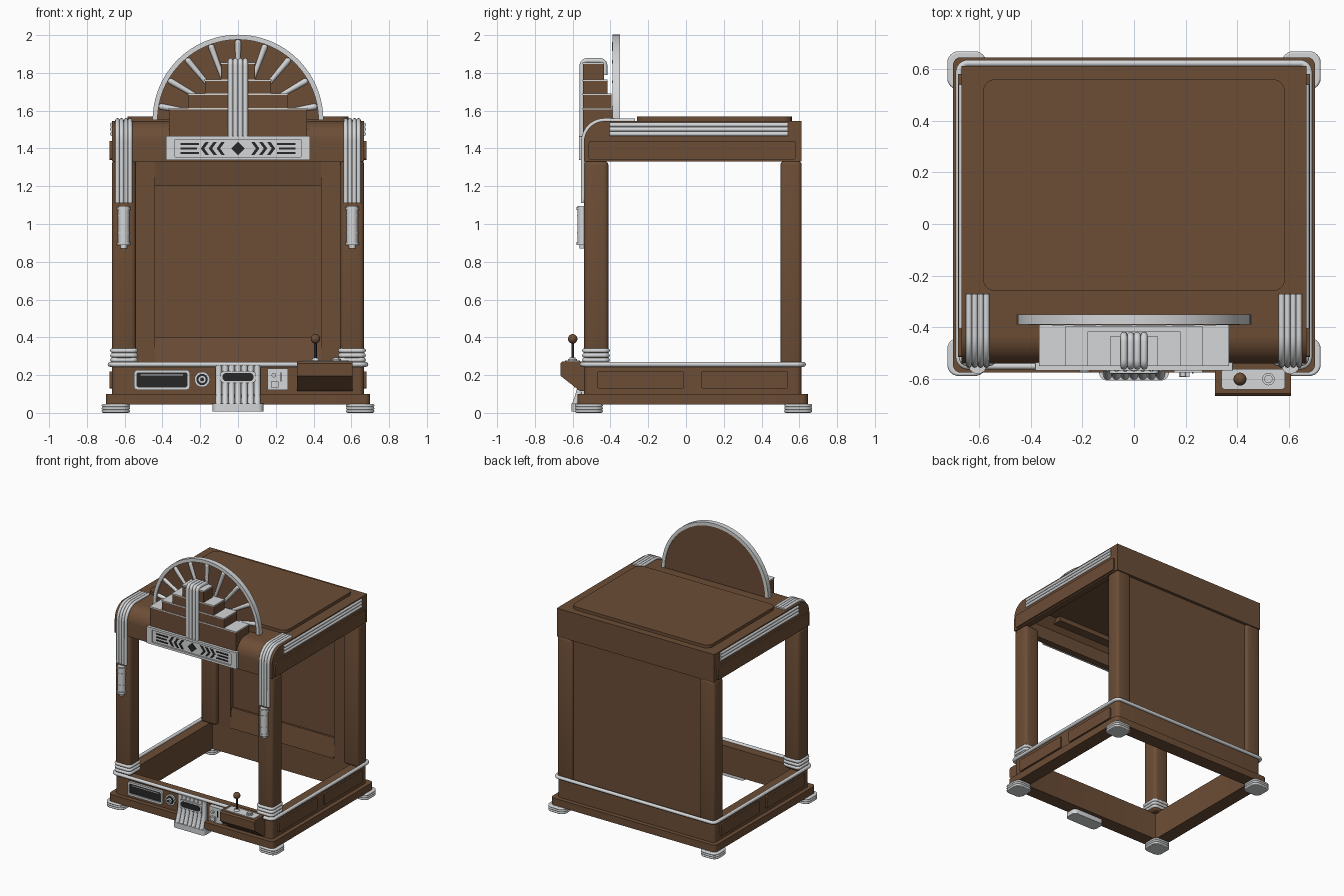
import bpy, bmesh
from math import sin, cos, pi, radians
from mathutils import Vector, Matrix

cube = bpy.data.objects.get("Cube")
if cube:
    bpy.data.objects.remove(cube, do_unlink=True)


def material(name, rgb):
    m = bpy.data.materials.new(name)
    m.use_nodes = True
    m.diffuse_color = (*rgb, 1)
    m.node_tree.nodes["Principled BSDF"].inputs["Base Color"].default_value = (*rgb, 1)
    return m


WOOD = material("walnut brown", (0.15, 0.075, 0.037))
SILVER = material("silver", (0.66, 0.67, 0.68))
DARK = material("near black", (0.02, 0.02, 0.022))
parts = []


def finish(name, bm, mat, bevel=0):
    if bevel:
        edges = [e for e in bm.edges if len(e.link_faces) == 2 and e.calc_face_angle() > 0.6]
        bmesh.ops.bevel(bm, geom=edges, offset=bevel, segments=3, profile=0.5, affect="EDGES")
    bmesh.ops.recalc_face_normals(bm, faces=bm.faces)
    me = bpy.data.meshes.new(name)
    bm.to_mesh(me)
    bm.free()
    me.materials.append(mat)
    ob = bpy.data.objects.new(name, me)
    bpy.context.collection.objects.link(ob)
    parts.append(ob)


def box(name, x, y, z, mat=WOOD, bevel=0):
    bm = bmesh.new()
    size = [b - a for a, b in (x, y, z)]
    mid = [(a + b) / 2 for a, b in (x, y, z)]
    bmesh.ops.create_cube(bm, size=1, matrix=Matrix.Translation(mid) @ Matrix.Diagonal((*size, 1)))
    finish(name, bm, mat, bevel)


def place(axis, u, v, w):
    return {"x": (w, u, v), "y": (u, w, v), "z": (u, v, w)}[axis]


def prism(name, outline, lo, hi, axis="z", mat=WOOD, hole=None, bevel=0):
    """Extrude a 2D outline along an axis, optionally with a hole of equal point count."""
    bm = bmesh.new()

    def loop(pts, w):
        return [bm.verts.new(place(axis, u, v, w)) for u, v in pts]

    a, b = loop(outline, lo), loop(outline, hi)
    n = len(a)

    def bridge(p, q):
        for i in range(n):
            bm.faces.new((p[i], p[(i + 1) % n], q[(i + 1) % n], q[i]))
    bridge(a, b)
    if hole:
        c, d = loop(hole, lo), loop(hole, hi)
        bridge(c, d)
        bridge(a, c)
        bridge(b, d)
    else:
        bm.faces.new(a)
        bm.faces.new(b)
    finish(name, bm, mat, bevel)


def rounded(x0, x1, y0, y1, r, seg=6):
    corners = [(x1 - r, y1 - r), (x0 + r, y1 - r), (x0 + r, y0 + r), (x1 - r, y0 + r)]
    return [(cx + r * cos(a), cy + r * sin(a)) for k, (cx, cy) in enumerate(corners)
            for a in [(k + i / seg) * pi / 2 for i in range(seg + 1)]]


def arc(cx, cy, r, a0, a1, n):
    return [(cx + r * cos(radians(a0 + (a1 - a0) * i / n)),
             cy + r * sin(radians(a0 + (a1 - a0) * i / n))) for i in range(n + 1)]


def tube(name, pts, r, mat=SILVER, closed=False):
    cu = bpy.data.curves.new(name + " path", "CURVE")
    cu.dimensions = "3D"
    cu.bevel_depth, cu.bevel_resolution, cu.use_fill_caps = r, 4, True
    sp = cu.splines.new("POLY")
    sp.points.add(len(pts) - 1)
    for p, co in zip(sp.points, pts):
        p.co = (*co, 1)
    sp.use_cyclic_u = closed
    tmp = bpy.data.objects.new(name + " path", cu)
    bm = bmesh.new()
    me = bpy.data.meshes.new_from_object(tmp)
    bm.from_mesh(me)
    bpy.data.objects.remove(tmp)
    bpy.data.meshes.remove(me)
    finish(name, bm, mat)


def band(name, x, y, z, r, corner):
    """Silver bead running round a rounded rectangle; x and y are its outer limits."""
    loop = rounded(x[0] + r, x[1] - r, y[0] + r, y[1] - r, corner)
    tube(name, [(u, v, z) for u, v in loop], r, closed=True)


def rod(name, start, end, r1, r2=None, mat=SILVER, sides=24):
    a, b = Vector(start), Vector(end)
    bm = bmesh.new()
    turn = (b - a).to_track_quat("Z", "Y").to_matrix().to_4x4()
    bmesh.ops.create_cone(bm, cap_ends=True, segments=sides, radius1=r1, radius2=r2 or r1,
                          depth=(b - a).length, matrix=Matrix.Translation((a + b) / 2) @ turn)
    finish(name, bm, mat)


def ball(name, at, r, mat):
    bm = bmesh.new()
    bmesh.ops.create_uvsphere(bm, u_segments=24, v_segments=12, radius=r,
                              matrix=Matrix.Translation(at))
    finish(name, bm, mat)


# Base: thin-walled open frame with skirt and silver trim
inner = rounded(-0.595, 0.595, -0.47, 0.54, 0.005)
prism("base_skirt", rounded(-0.7, 0.7, -0.575, 0.645, 0.03), 0.045, 0.1, hole=inner)
prism("base_frame", rounded(-0.668, 0.668, -0.54, 0.612, 0.03), 0.1, 0.255, hole=inner)
band("base_trim", (-0.69, 0.69), (-0.563, 0.635), 0.257, 0.013, 0.035)

# Header: curved front edge, thin walls, hollow underneath
curve = [(-0.54, 1.33), *arc(-0.43, 1.435, 0.11, 180, 90, 10), (0.612, 1.545), (0.612, 1.33)]
hollow = [(0.56, 1.33), (0.56, 1.5), (-0.43, 1.5), (-0.49, 1.43), (-0.49, 1.33)]
prism("header_middle", curve + hollow, -0.62, 0.62, "x")
prism("top_panel", rounded(-0.585, 0.585, -0.26, 0.56, 0.05), 1.54, 1.568)

# Parts mirrored on both sides
for side, s in (("left", 1), ("right", -1)):
    def sx(a, b):
        return tuple(sorted((s * a, s * b)))

    prism(side + "_header_side", curve, *sx(0.62, 0.668), "x")
    prism(side + "_header_panel", rounded(-0.515, 0.58, 1.34, 1.44, 0.012),
          *sx(0.66, 0.68), "x")
    for i in range(3):
        z = 1.477 + 0.024 * i
        tube(f"{side}_header_rod_{i}", [(s * 0.666, -0.405, z), (s * 0.666, 0.54, z)], 0.012)
    for k, y in enumerate(((-0.47, -0.01), (0.08, 0.54))):
        prism(f"{side}_base_panel_{k}", rounded(*y, 0.13, 0.22, 0.008), *sx(0.66, 0.68), "x")
    box(side + "_front_post", sx(0.54, 0.668), (-0.54, -0.41), (0.25, 1.335), bevel=0.025)
    box(side + "_back_post", sx(0.54, 0.668), (0.5, 0.612), (0.25, 1.335), bevel=0.02)
    for i in range(3):
        band(f"{side}_post_ring_{i}", sx(0.53, 0.677), (-0.55, -0.403), 0.28 + 0.025 * i,
             0.0125, 0.02)
    for end, y0, y1 in (("front", -0.588, -0.44), ("back", 0.52, 0.668)):
        prism(f"{side}_{end}_foot", rounded(*sx(0.58, 0.714), y0 + 0.008, y1 - 0.008, 0.035),
              0, 0.047, mat=SILVER)
        for i in range(3):
            band(f"{side}_{end}_foot_ring_{i}", sx(0.572, 0.722), (y0, y1),
                 0.009 + 0.015 * i, 0.0085, 0.035)
    # Fluted strips rolling over the front edge, ending in a lamp
    for i in range(4):
        x = s * (0.571 + 0.0225 * i)
        path = [(-0.27, 1.547), *arc(-0.43, 1.435, 0.114, 90, 180, 10), (-0.545, 1.11)]
        tube(f"{side}_strip_{i}", [(x, y, z) for y, z in path], 0.0115)
    x = s * 0.605
    for k, (z0, z1, r) in enumerate(((0.9, 1.095, 0.03), (0.89, 0.905, 0.035), (0.95, 0.958, 0.033),
                                     (1.04, 1.048, 0.033), (1.075, 1.09, 0.035), (0.87, 0.895, 0.018))):
        rod(f"{side}_lamp_{k}", (x, -0.545, z0), (x, -0.545, z1), r)
    box(side + "_back_stile", sx(0.44, 0.545), (0.535, 0.575), (0.25, 1.335))

# Back wall with sloping rails
box("back_panel", (-0.545, 0.545), (0.565, 0.59), (0.25, 1.335))
for name, far, near in (("upper", 1.2, 1.335), ("lower", 0.4, 0.25)):
    prism(name + "_back_rail", [(0.575, far), (0.55, far), (0.53, near), (0.575, near)],
          -0.44, 0.44, "x")

# Sunburst crest
prism("crest_disc", arc(0, 1.55, 0.435, 0, 180, 48), -0.375, -0.357, "y")
prism("crest_rim", arc(0, 1.55, 0.452, 0, 180, 48) + arc(0, 1.55, 0.426, 180, 0, 48),
      -0.388, -0.35, "y", SILVER)
for i in range(9):
    a = radians(10 + 20 * i)
    tip = (0.41 * cos(a), -0.375, 1.55 + 0.41 * sin(a))
    rod(f"crest_ray_{i}", (0.2 * cos(a), -0.375, 1.55 + 0.2 * sin(a)), tip, 0.01, 0.016)
    ball(f"crest_ray_tip_{i}", tip, 0.016, SILVER)

# Stepped tower with silver caps and fluted centre
for i, (w, back, z0, z1) in enumerate(((0.365, -0.39, 1.465, 1.615), (0.262, -0.395, 1.615, 1.69),
                                       (0.176, -0.415, 1.69, 1.765), (0.09, -0.435, 1.765, 1.855))):
    box(f"tower_step_{i}", (-w, w), (-0.545, back), (z0, z1 - 0.008))
    box(f"tower_cap_{i}", (-w - 0.003, w + 0.003), (-0.549, back), (z1 - 0.008, z1), SILVER)
for i in range(4):
    x = -0.039 + 0.026 * i
    path = [(-0.55, 1.465), *arc(-0.525, 1.84, 0.025, 180, 90, 5),
            *arc(-0.455, 1.84, 0.025, 90, 0, 5), (-0.43, 1.79)]
    tube(f"tower_flute_{i}", [(x, y, z) for y, z in path], 0.0135)

# Sign with frame and inlaid arrows
box("sign_plate", (-0.375, 0.375), (-0.556, -0.53), (1.345, 1.46), SILVER)
prism("sign_frame", rounded(-0.382, 0.382, 1.338, 1.465, 0.004), -0.566, -0.53, "y", SILVER,
      hole=rounded(-0.335, 0.335, 1.355, 1.448, 0.004))
prism("sign_diamond", arc(0, 1.4, 0.036, 0, 270, 3), -0.56, -0.554, "y", DARK)
for s in (-1, 1):
    for i in range(3):
        x = 0.07 + 0.042 * i
        chevron = [(x, 1.434), (x + 0.018, 1.434), (x + 0.043, 1.4), (x + 0.018, 1.366),
                   (x, 1.366), (x + 0.025, 1.4)]
        prism(f"sign_chevron_{s}_{i}", [(s * u, v) for u, v in chevron], -0.56, -0.554, "y", DARK)
        z = 1.376 + 0.024 * i
        x0 = 0.218 - 0.012 * (i != 1)
        box(f"sign_bar_{s}_{i}", sorted((s * x0, s * 0.305)), (-0.56, -0.554),
            (z - 0.005, z + 0.005), DARK)

# Display window and round lock
prism("display_frame", rounded(-0.55, -0.255, 0.122, 0.228, 0.018), -0.556, -0.53, "y", SILVER,
      hole=rounded(-0.535, -0.27, 0.138, 0.212, 0.008))
box("display_glass", (-0.54, -0.265), (-0.546, -0.53), (0.135, 0.215), DARK)
box("display_line", (-0.515, -0.29), (-0.549, -0.545), (0.197, 0.202), SILVER)
for name, r, y, m in (("plate", 0.041, -0.553, SILVER), ("ring", 0.03, -0.558, DARK),
                      ("knob", 0.021, -0.573, SILVER), ("keyhole", 0.01, -0.575, DARK)):
    rod("lock_" + name, (-0.19, -0.53, 0.177), (-0.19, y, 0.177), r, mat=m)

# Prize chute with fluted apron
box("chute_plate", (-0.115, 0.115), (-0.552, -0.53), (0.05, 0.25), SILVER)
for i in range(7):
    x = -0.102 + 0.034 * i
    tube(f"chute_flute_{i}", [(x, -0.553, 0.25), (x, -0.556, 0.14), (x, -0.57, 0.09),
                              (x, -0.588, 0.04)], 0.017)
prism("chute_foot", rounded(-0.135, 0.135, -0.605, -0.5, 0.03), 0.008, 0.05, mat=SILVER, bevel=0.01)
prism("chute_slot_frame", rounded(-0.095, 0.095, 0.157, 0.222, 0.025), -0.578, -0.54, "y", SILVER)
prism("chute_slot", rounded(-0.082, 0.082, 0.168, 0.211, 0.02), -0.581, -0.57, "y", DARK)

# Coin plate
box("coin_plate", (0.155, 0.265), (-0.575, -0.53), (0.12, 0.235), SILVER)
box("coin_slot", (0.225, 0.231), (-0.578, -0.57), (0.165, 0.215), DARK)
rod("coin_knob", (0.19, -0.56, 0.2), (0.19, -0.59, 0.2), 0.012)
box("coin_return", (0.175, 0.215), (-0.592, -0.56), (0.135, 0.165), SILVER)

# Control desk with joystick and button
desk = [(-0.53, 0.115), (-0.56, 0.115), (-0.663, 0.195), (-0.665, 0.262), (-0.655, 0.272), (-0.53, 0.272)]
prism("control_desk", desk, 0.313, 0.607, "x")
prism("control_plate", rounded(0.338, 0.585, -0.64, -0.56, 0.015), 0.265, 0.278, mat=SILVER)
rod("joystick_collar", (0.41, -0.6, 0.27), (0.41, -0.6, 0.29), 0.026, 0.014)
rod("joystick_shaft", (0.41, -0.6, 0.28), (0.41, -0.6, 0.39), 0.007, mat=DARK)
ball("joystick_ball", (0.41, -0.6, 0.392), 0.025, WOOD)
rod("button_ring", (0.52, -0.6, 0.27), (0.52, -0.6, 0.285), 0.024)
rod("button_cap", (0.52, -0.6, 0.28), (0.52, -0.6, 0.293), 0.016)

# Smooth the rounded surfaces while keeping hard edges
bpy.ops.object.select_all(action="DESELECT")
for ob in parts:
    ob.select_set(True)
bpy.context.view_layer.objects.active = parts[0]
bpy.ops.object.shade_smooth_by_angle(angle=radians(35))
